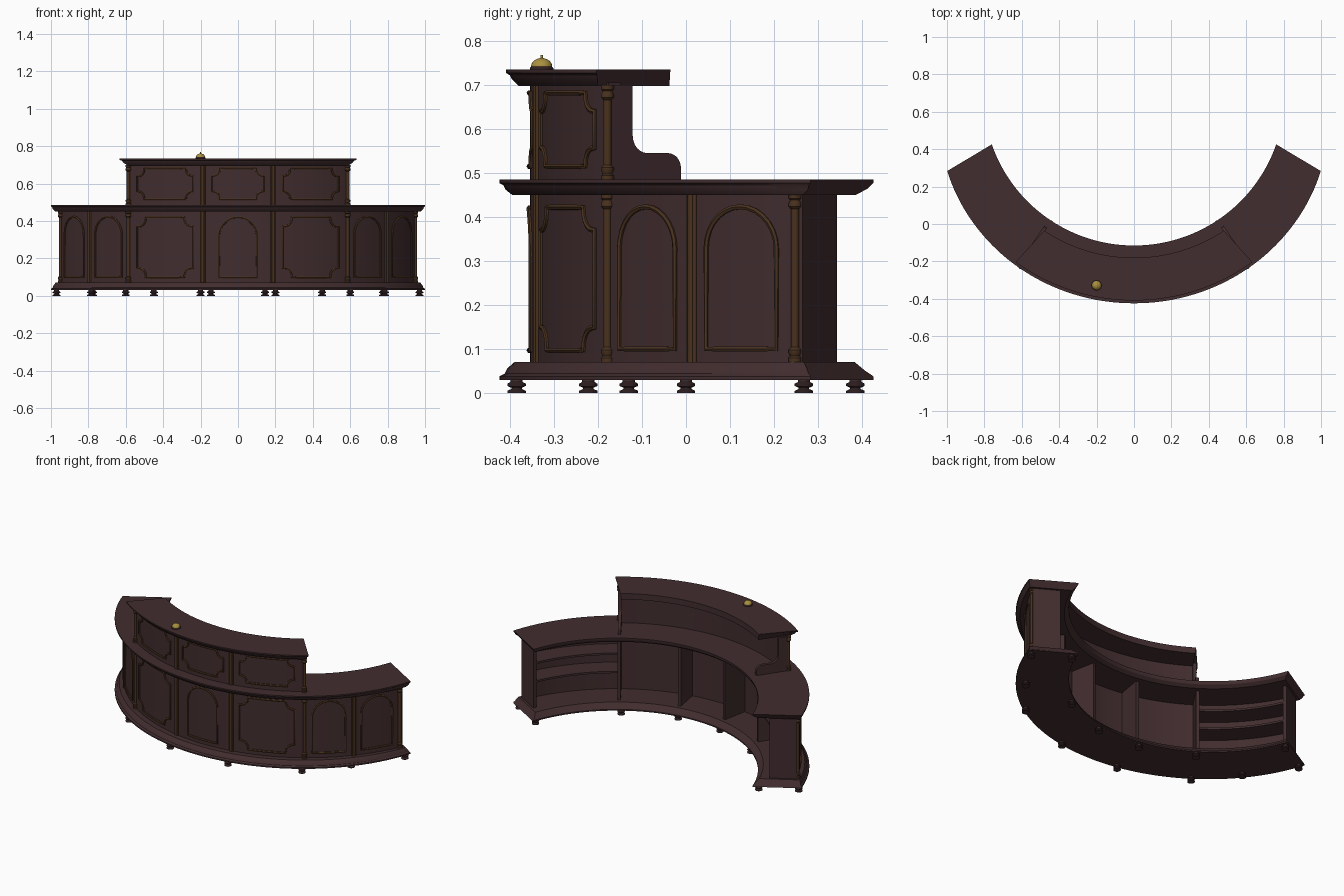
import bpy, bmesh, math
from math import sin, cos, pi, radians, degrees

if "Cube" in bpy.data.objects:
    bpy.data.objects.remove(bpy.data.objects["Cube"])

CY, RW = 0.69, 1.045            # centre of the curved plan, radius of the front wall


def mat(name, c):
    m = bpy.data.materials.new(name)
    m.diffuse_color = (*c, 1)
    m.use_nodes = True
    m.node_tree.nodes["Principled BSDF"].inputs["Base Color"].default_value = m.diffuse_color
    return m


WOOD = mat("dark mahogany", (0.054, 0.026, 0.028))
TRIM = mat("brown trim", (0.066, 0.031, 0.013))
GOLD = mat("brass", (0.40, 0.28, 0.05))


def pos(a, r, z):
    # plan angle in degrees (0 = front) and radius; overhang narrows towards the ends
    if r > RW:
        r = RW + (r - RW) * (1 - 0.52 * min(1, abs(a) / 68) ** 3)
    return (r * sin(radians(a)), CY - r * cos(radians(a)), z)


def finish(name, bm, m, angle=30):
    bmesh.ops.recalc_face_normals(bm, faces=bm.faces)
    me = bpy.data.meshes.new(name)
    bm.to_mesh(me)
    bm.free()
    me.materials.append(m)
    me.shade_smooth()
    me.set_sharp_from_angle(angle=radians(angle))
    o = bpy.data.objects.new(name, me)
    bpy.context.collection.objects.link(o)
    return o


def sweep(name, prof, f0, f1, n, m=WOOD):
    # profile of (radius, z, end inset) swept between two end-angle functions
    bm = bmesh.new()
    rings = []
    for i in range(n + 1):
        ring = []
        for r, z, e in prof:
            d = degrees(e / r)
            a0, a1 = f0(r) + d, f1(r) - d
            ring.append(bm.verts.new(pos(a0 + (a1 - a0) * i / n, r, z)))
        rings.append(ring)
    k = len(prof)
    for a, b in zip(rings, rings[1:]):
        for j in range(k):
            bm.faces.new((a[j], a[(j + 1) % k], b[(j + 1) % k], b[j]))
    bm.faces.new(rings[0])
    bm.faces.new(rings[-1])
    return finish(name, bm, m)


def box(r0, r1, z0, z1):
    return [(r1, z0, 0), (r1, z1, 0), (r0, z1, 0), (r0, z0, 0)]


def const(a):
    return lambda r: a


def lathe(name, prof, loc, m, segs=16):
    bm = bmesh.new()
    rings = [[bm.verts.new((loc[0] + r * cos(2 * pi * i / segs), loc[1] + r * sin(2 * pi * i / segs), loc[2] + z))
              for i in range(segs)] for r, z in prof]
    for a, b in zip(rings, rings[1:]):
        for i in range(segs):
            j = (i + 1) % segs
            bm.faces.new((a[i], a[j], b[j], b[i]))
    bm.faces.new(rings[0])
    bm.faces.new(rings[-1])
    return finish(name, bm, m, 40)


def moulding(name, pts, rad=0.0065):
    # closed tube that follows the curved wall; pts are (angle, z)
    dense = []
    for (a, z), (b, w) in zip(pts, pts[1:] + pts[:1]):
        n = max(1, int(abs(b - a) / 1.5))
        dense += [(a + (b - a) * i / n, z + (w - z) * i / n) for i in range(n)]
    cu = bpy.data.curves.new(name, 'CURVE')
    cu.dimensions = '3D'
    cu.bevel_depth, cu.bevel_resolution = rad, 1
    sp = cu.splines.new('POLY')
    sp.points.add(len(dense) - 1)
    for p, (a, z) in zip(sp.points, dense):
        p.co = (*pos(a, RW + 0.001, z), 1)
    sp.use_cyclic_u = True
    tmp = bpy.data.objects.new(name + "_path", cu)
    bpy.context.collection.objects.link(tmp)
    dg = bpy.context.evaluated_depsgraph_get()
    me = bpy.data.meshes.new_from_object(tmp.evaluated_get(dg))
    bpy.data.objects.remove(tmp)
    bm = bmesh.new()
    bm.from_mesh(me)
    finish(name, bm, TRIM, 50)


def arch(c, half, z0, z1):
    h = half * radians(1) * RW
    return [(c - half, z0), (c + half, z0)] + [
        (c + half * cos(pi * i / 14), z1 - h + h * sin(pi * i / 14)) for i in range(15)]


def notched(c, half, z0, z1, n, s=0.007):
    # rectangle with scooped corners and a small step at each end of the scoop
    out = []
    mid, hz, k = (z0 + z1) / 2, (z1 - z0) / 2, degrees(1 / RW)
    for sx, sz, rev in ((1, 1, 0), (-1, 1, 1), (-1, -1, 0), (1, -1, 1)):
        q = [(half, hz - n - s), (half - s * k, hz - n - s)]
        q += [(half - (s + n * sin(t)) * k, hz - s - n * cos(t)) for t in [pi / 2 * i / 6 for i in range(7)]]
        q += [(half - (n + s) * k, hz)]
        q = [(c + sx * a, mid + sz * z) for a, z in q]
        out += q[::-1] if rev else q
    return out


# ---- lower counter: base, body and top
def end(r):
    return 68.2 + 2.6 * (1.077 - r) / 0.27


def nend(r):
    return -end(r)


sweep("base_plinth", [(1.114, .03, 0), (1.114, .038, 0), (1.102, .044, .01), (1.096, .056, .016), (1.08, .07, .03),
                      (.835, .07, .03), (.815, .05, .014), (.805, .038, 0), (.805, .03, 0)], nend, end, 72)
sweep("counter_top", [(1.114, .485, 0), (1.114, .477, 0), (1.105, .472, .008), (1.10, .462, .012), (1.085, .45, .03),
                      (.83, .45, .03), (.81, .465, .01), (.805, .477, 0), (.805, .485, 0)], nend, end, 72)


def bend(r):
    return end(r) - degrees(0.046 / r)


sweep("front_wall", box(1.015, RW, .065, .455), lambda r: -bend(r), bend, 72)
for s, side in ((1, "right"), (-1, "left")):
    lo, hi = (lambda r: s * bend(r) - s * 1.4), (lambda r: s * bend(r))
    sweep("end_panel_" + side, box(.89, RW - .001, .065, .455), lo, hi, 1)
    for a in (10.4, 34):
        sweep("divider_%s_%d" % (side, a), box(.86, 1.02, .065, .455), const(s * a - .6), const(s * a + .6), 1)
    for z in (.225, .34):
        sweep("shelf_%s_%d" % (side, z * 1000), box(.89, 1.02, z, z + .012),
              const(s * 34), lambda r: s * (bend(r) - .5), 20)

# ---- raised upper tier
def uend(r):
    return 33.5 + 1.8 * (r - .87) / .23


sweep("upper_wall", box(1.012, RW, .48, .705), const(-34), const(34), 40)
sweep("upper_top", [(1.099, .735, 0), (1.099, .727, 0), (1.09, .722, .008), (1.085, .712, .012), (1.07, .698, .028),
                    (.87, .698, .004), (.87, .735, 0)], lambda r: -uend(r), uend, 40)
bracket = [(RW - .001, .48), (.85, .48), (.85, .51)]
bracket += [(.885 - .035 * cos(t), .51 + .035 * sin(t)) for t in [pi / 2 * i / 6 for i in range(1, 7)]]
bracket += [(.943 + .04 * sin(t), .585 - .04 * cos(t)) for t in [pi / 2 * i / 6 for i in range(7)]]
bracket += [(.983, .70), (RW - .001, .70)]
for s, side in ((1, "right"), (-1, "left")):
    sweep("bracket_" + side, [(r, z, 0) for r, z in bracket], const(s * 33.2), const(s * 34.4), 1)

# ---- panel mouldings
moulding("arch_centre", arch(0, 5.6, .097, .42))
moulding("upper_panel_centre", notched(0, 7.7, .515, .682, .035))
for s in (1, -1):
    moulding("notched_panel", notched(s * 22.1, 8.9, .097, .422, .045))
    moulding("upper_panel", notched(s * 22.1, 8.9, .515, .682, .035))
    moulding("arch_inner", arch(s * 41.7, 5.2, .1, .423))
    moulding("arch_outer", arch(s * 57.2, 5.2, .1, .423))

# ---- pilasters: reeded strips and turned columns
def reeds(a, z0, z1):
    for d, w in ((-.55, .005), (0, .009), (.55, .005)):
        lathe("reeded_strip", [(w, 0), (w, z1 - z0)], pos(a + d, RW + .001, z0), TRIM, 10)


def column(a, z0, z1):
    h = z1 - z0
    half = [(.015, 0), (.015, .01), (.011, .014), (.015, .022), (.015, .028), (.0095, .034)]
    lathe("turned_column", half + [(r, h - z) for r, z in half[::-1]], pos(a, RW + .003, z0), TRIM, 14)


for s in (1, -1):
    reeds(s * 10.4, .07, .452)
    reeds(s * 10.4, .484, .70)
    reeds(s * 49.6, .07, .452)
    column(s * 34, .07, .452)
    column(s * 34, .484, .70)
    column(s * 65, .07, .452)

# ---- bun feet
foot = [(.021, 0), (.021, .005), (.012, .009), (.012, .012), (.021, .016), (.021, .021), (.014, .025), (.014, .032)]
for s in (1, -1):
    for x, y in ((.2, -.385), (.6, -.222), (.785, 0), (.97, .268), (.145, -.13), (.45, 0), (.775, .385)):
        lathe("foot", foot, (s * x, y, 0), WOOD)

# ---- service bell
lathe("bell_base", [(.027, 0), (.027, .004), (.023, .008)], (-.2, -.328, .734), WOOD, 24)
dome = [(.024 * cos(t), .008 + .019 * sin(t)) for t in [pi / 2 * i / 7 for i in range(7)]]
lathe("bell_dome", dome + [(.003, .027), (.003, .034)], (-.2, -.328, .734), GOLD, 24)
